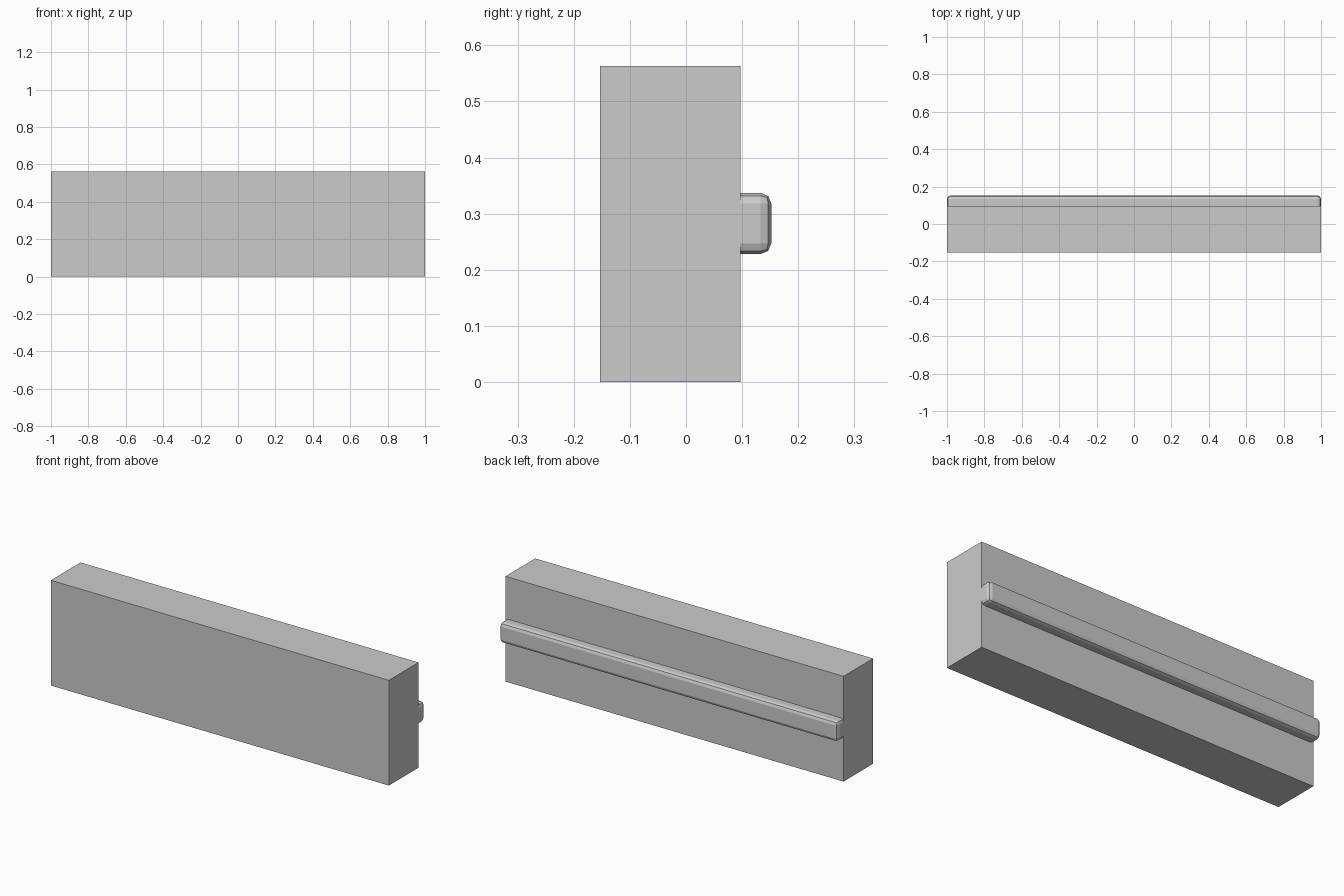
import bpy, bmesh

if "Cube" in bpy.data.objects:
    bpy.data.objects.remove(bpy.data.objects["Cube"])


def box(name, lo, hi, bevel=0.0):
    bm = bmesh.new()
    bmesh.ops.create_cube(bm, size=1)
    for v in bm.verts:
        for i in range(3):
            v.co[i] = lo[i] if v.co[i] < 0 else hi[i]
    if bevel:
        # round every edge except those lying against the slab
        edges = [e for e in bm.edges
                 if any(v.co.y > lo[1] + 1e-5 for v in e.verts)]
        bmesh.ops.bevel(bm, geom=edges, offset=bevel, offset_type='OFFSET',
                        segments=2, profile=0.5, affect='EDGES')
    bmesh.ops.recalc_face_normals(bm, faces=bm.faces)
    mesh = bpy.data.meshes.new(name)
    bm.to_mesh(mesh)
    bm.free()
    obj = bpy.data.objects.new(name, mesh)
    bpy.context.collection.objects.link(obj)
    return obj


# Main slab
box("slab", (-1, -0.153, 0), (1, 0.097, 0.563))

# Rounded rail along the back
box("back_rail", (-1, 0.097, 0.228), (1, 0.152, 0.337), bevel=0.019)
